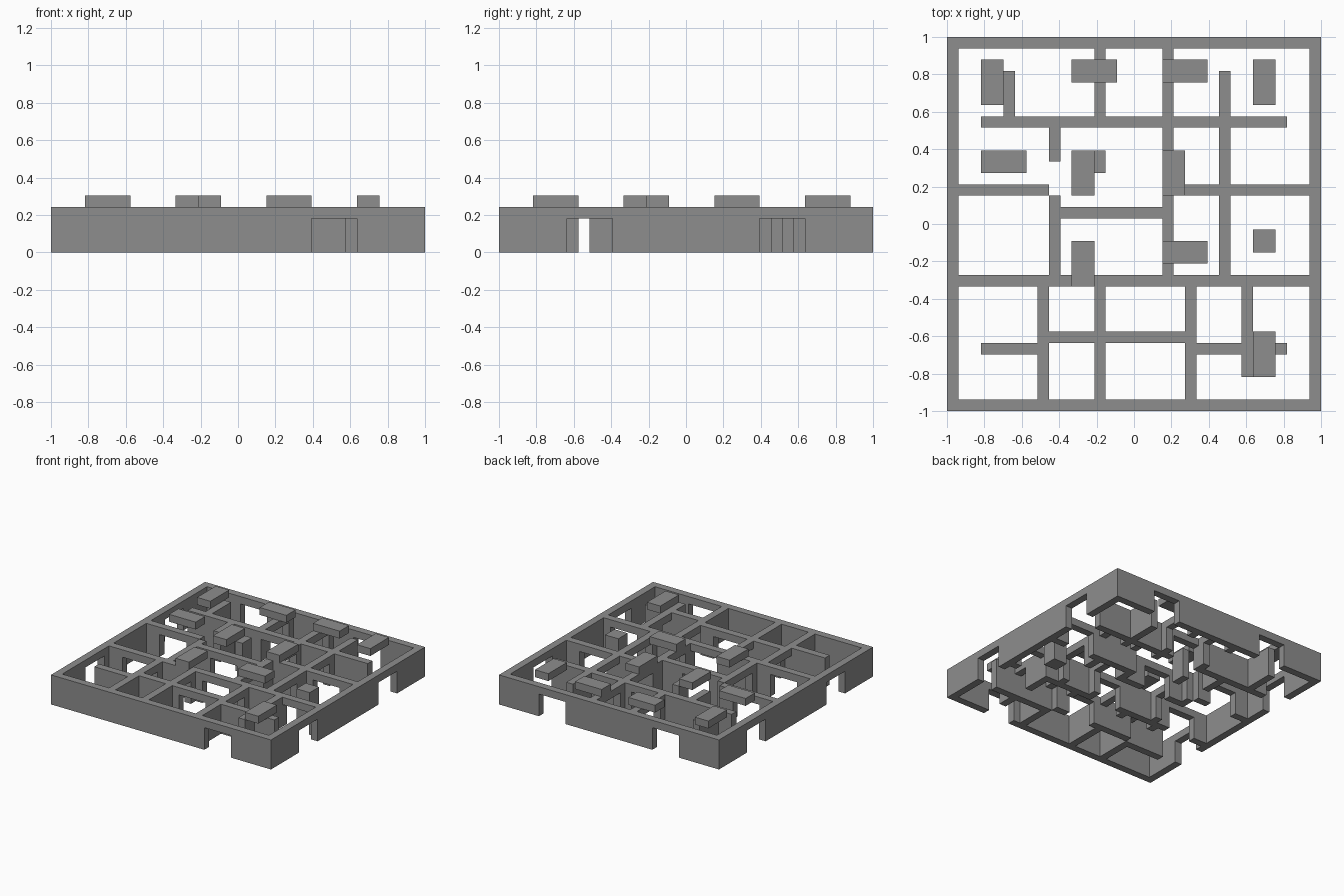
import bpy
import bmesh

# Remove the default cube
cube = bpy.data.objects.get("Cube")
if cube:
    bpy.data.objects.remove(cube, do_unlink=True)

UNIT = 2 / 33          # the plan sits on a 33 x 33 grid
WALL_TOP, DOOR_TOP, BLOCK_TOP = 4, 3, 5

grey = bpy.data.materials.new("stone grey")
grey.use_nodes = True
colour = (0.27, 0.27, 0.27, 1)
grey.diffuse_color = colour
grey.node_tree.nodes["Principled BSDF"].inputs["Base Color"].default_value = colour


def extrude(name, outline, offset):
    """Extrude a flat outline of grid points along an offset."""
    bm = bmesh.new()
    face = bm.faces.new([bm.verts.new(p) for p in outline])
    grown = bmesh.ops.extrude_face_region(bm, geom=[face], use_keep_orig=True)
    moved = [g for g in grown["geom"] if isinstance(g, bmesh.types.BMVert)]
    bmesh.ops.translate(bm, verts=moved, vec=offset)
    bmesh.ops.recalc_face_normals(bm, faces=bm.faces)
    for v in bm.verts:
        v.co.x = v.co.x * UNIT - 1
        v.co.y = v.co.y * UNIT - 1
        v.co.z *= UNIT
    mesh = bpy.data.meshes.new(name)
    bm.to_mesh(mesh)
    bm.free()
    mesh.materials.append(grey)
    bpy.context.collection.objects.link(bpy.data.objects.new(name, mesh))


def wall(name, axis, line, start, end, doors=()):
    """A wall along an axis, its profile notched by door openings."""
    profile = [(start, WALL_TOP), (start, 0)]
    for a, b in doors:
        profile += [(a, 0), (a, DOOR_TOP), (b, DOOR_TOP), (b, 0)]
    profile += [(end, 0), (end, WALL_TOP)]
    if axis == "x":
        extrude(name, [(s, line, z) for s, z in profile], (0, 1, 0))
    else:
        extrude(name, [(line, s, z) for s, z in profile], (1, 0, 0))


def box(name, x0, x1, y0, y1, z0, z1):
    base = [(x0, y0, z0), (x1, y0, z0), (x1, y1, z0), (x0, y1, z0)]
    extrude(name, base, (0, 0, z1 - z0))


# Outer walls with their entrances
PAIR = [(6, 10), (23, 27)]
wall("front_wall", "x", 0, 0, 33, PAIR[1:])
wall("back_wall", "x", 32, 0, 33, PAIR)
wall("right_wall", "y", 0, 0, 33, PAIR)
wall("left_wall", "y", 32, 0, 33, PAIR)

# Inner walls running across
wall("rear_cross_wall", "x", 25, 3, 30, [(14, 18)])
wall("middle_cross_wall_right", "x", 19, 0, 9, [(3, 7)])
wall("middle_cross_wall_left", "x", 19, 19, 33, [(26, 30)])
wall("hall_cross_wall", "x", 17, 10, 19, [(12, 16)])
wall("main_cross_wall", "x", 11, 0, 33, [(3, 7), (15, 19), (27, 31)])
wall("front_cross_wall", "x", 6, 9, 21, [(15, 19)])
wall("front_stub_right", "x", 5, 3, 8)
wall("front_stub_left", "x", 5, 22, 30)

# Inner walls running front to back
wall("front_partition_a", "y", 8, 0, 11, [(6, 10)])
wall("front_partition_b", "y", 13, 0, 11, [(7, 10)])
wall("front_partition_c", "y", 21, 0, 11, [(6, 10)])
wall("front_partition_d", "y", 26, 3, 11, [(6, 8)])
wall("hall_partition_lower", "y", 9, 12, 19, [(13, 17)])
wall("hall_partition_upper", "y", 9, 22, 25)
wall("long_partition_inner", "y", 19, 11, 33, [(13, 17), (20, 24), (27, 31)])
wall("long_partition_outer", "y", 24, 11, 30, [(13, 17), (20, 24)])
wall("rear_partition", "y", 13, 26, 33, [(27, 31)])
wall("rear_stub", "y", 5, 26, 30)
wall("hall_post", "y", 13, 21, 23)

# Free-standing pillar
box("pillar", 27, 29, 14, 16, 0, WALL_TOP)

# Raised blocks level with the wall tops
BLOCKS = [
    (3, 5, 27, 31), (11, 15, 29, 31), (19, 23, 29, 31), (27, 29, 27, 31),
    (3, 7, 21, 23), (11, 13, 19, 23), (19, 21, 19, 23),
    (11, 13, 11, 15), (19, 23, 13, 15), (27, 29, 3, 7),
]
for n, plan in enumerate(BLOCKS, 1):
    box(f"raised_block_{n}", *plan, WALL_TOP, BLOCK_TOP)
